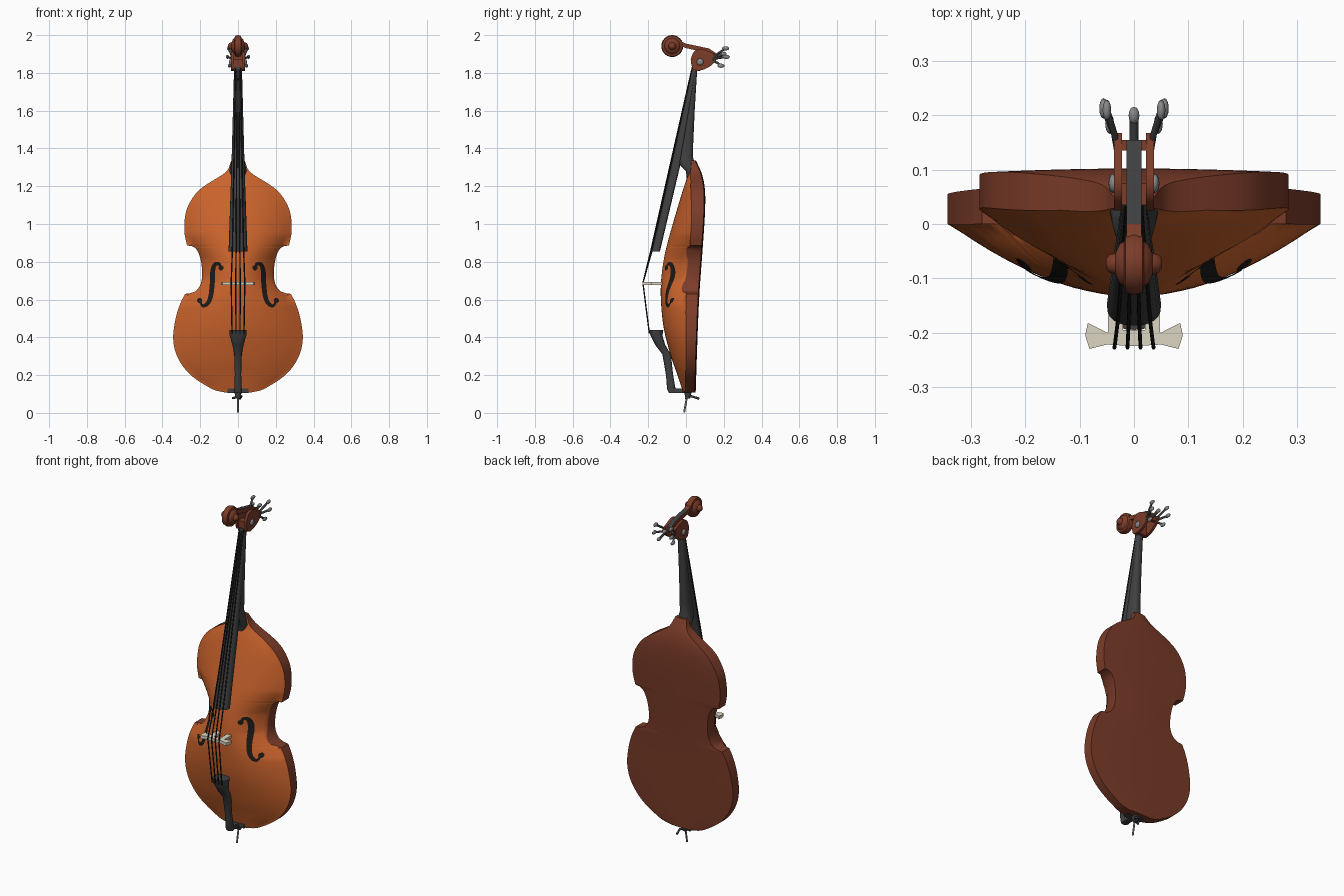
import bpy, bmesh, math
from mathutils import Vector

cube = bpy.data.objects.get("Cube")
if cube:
    bpy.data.objects.remove(cube, do_unlink=True)


def material(name, r, g, b):
    m = bpy.data.materials.new(name)
    m.use_nodes = True
    m.diffuse_color = (r, g, b, 1)
    m.node_tree.nodes["Principled BSDF"].inputs["Base Color"].default_value = (r, g, b, 1)
    return m


ORANGE = material("orange varnish", 0.6, 0.125, 0.025)
BROWN = material("brown wood", 0.2, 0.045, 0.022)
EBONY = material("ebony", 0.05, 0.051, 0.053)
BLACK = material("black", 0.012, 0.011, 0.01)
CREAM = material("cream maple", 0.72, 0.66, 0.54)
STEEL = material("steel", 0.24, 0.25, 0.26)


def smooth(ob, angle=40):
    bpy.ops.object.select_all(action="DESELECT")
    ob.select_set(True)
    bpy.context.view_layer.objects.active = ob
    bpy.ops.object.shade_smooth_by_angle(angle=math.radians(angle))


def finish(name, bm, *mats):
    bmesh.ops.recalc_face_normals(bm, faces=bm.faces)
    me = bpy.data.meshes.new(name)
    bm.to_mesh(me)
    bm.free()
    for m in mats:
        me.materials.append(m)
    ob = bpy.data.objects.new(name, me)
    bpy.context.collection.objects.link(ob)
    smooth(ob)
    return ob


def loft(name, rings, *mats):
    """Skin a list of closed rings and cap both ends."""
    bm = bmesh.new()
    loops = [[bm.verts.new(p) for p in ring] for ring in rings]
    n = len(loops[0])
    for a, b in zip(loops, loops[1:]):
        for i in range(n):
            bm.faces.new((a[i], a[(i + 1) % n], b[(i + 1) % n], b[i]))
    bm.faces.new(loops[0])
    bm.faces.new(loops[-1])
    return finish(name, bm, *mats)


def level(z, y0, y1, hw, flat_back=False, power=0.8, n=24):
    """Rounded horizontal section between y0 and y1."""
    ring = []
    for k in range(n):
        a = 2 * math.pi * k / n
        c, s = math.cos(a), math.sin(a)
        x = hw * math.copysign(abs(c) ** power, c)
        s = math.copysign(abs(s) ** power, s)
        mid = y1 - 0.01 if flat_back else (y0 + y1) / 2
        ring.append((x, mid + s * ((y1 - mid) if s > 0 else (mid - y0)), z))
    return ring


def box(name, x0, x1, y0, y1, z0, z1, mat):
    return loft(name, [[(x0, y0, z), (x1, y0, z), (x1, y1, z), (x0, y1, z)] for z in (z0, z1)], mat)


def tube(name, pts, radius, mat):
    cu = bpy.data.curves.new(name, "CURVE")
    cu.dimensions = "3D"
    cu.bevel_depth, cu.bevel_resolution, cu.use_fill_caps = radius, 2, True
    sp = cu.splines.new("POLY")
    sp.points.add(len(pts) - 1)
    for p, co in zip(sp.points, pts):
        p.co = (*co, 1)
    cu.materials.append(mat)
    ob = bpy.data.objects.new(name, cu)
    bpy.context.collection.objects.link(ob)
    bpy.ops.object.select_all(action="DESELECT")
    ob.select_set(True)
    bpy.context.view_layer.objects.active = ob
    bpy.ops.object.convert(target="MESH")


def ball(name, co, scale, mat):
    bm = bmesh.new()
    bmesh.ops.create_uvsphere(bm, u_segments=12, v_segments=8, radius=1)
    bmesh.ops.scale(bm, vec=scale, verts=bm.verts)
    bmesh.ops.translate(bm, vec=co, verts=bm.verts)
    finish(name, bm, mat)


def spline(pts, n=6):
    """Catmull-Rom samples through 2D points."""
    p = [Vector(q) for q in pts]
    p = [2 * p[0] - p[1]] + p + [2 * p[-1] - p[-2]]
    out = []
    for a, b, c, d in zip(p, p[1:], p[2:], p[3:]):
        for k in range(n):
            t = k / n
            out.append(0.5 * (2 * b + (c - a) * t + (2 * a - 5 * b + 4 * c - d) * t * t
                              + (3 * b - a - 3 * c + d) * t ** 3))
    return out + [p[-2]]


def look(samples, z):
    """Value of a sampled (value, z) curve at height z."""
    for a, b in zip(samples, samples[1:]):
        if z <= b.y:
            f = (z - a.y) / max(b.y - a.y, 1e-6)
            return a.x + (b.x - a.x) * min(max(f, 0), 1)
    return samples[-1].x


# Body outline (half width, z) and depth curves (y, z)
lower = spline([(.07, .108), (.14, .128), (.25, .2), (.318, .29), (.343, .39), (.33, .5), (.305, .58), (.28, .63)])
waist = spline([(.25, .634), (.218, .65), (.195, .69), (.19, .75), (.2, .82), (.22, .866), (.245, .883)])
upper = spline([(.27, .886), (.284, .96), (.28, 1.04), (.262, 1.1), (.22, 1.165), (.165, 1.21), (.065, 1.275),
                (.035, 1.335)])
outline = lower + waist + upper
peak = spline([(-.012, .1), (-.045, .2), (-.08, .3), (-.118, .45), (-.133, .6), (-.13, .72), (-.11, .85),
               (-.07, 1.0), (-.01, 1.2), (.02, 1.28), (.028, 1.34)])
rim = spline([(-.003, .1), (0, .35), (.0, .62), (.02, .88), (.03, 1.05), (.025, 1.2), (.03, 1.34)])
rear = spline([(.045, .1), (.055, .4), (.065, .63), (.083, .88), (.094, 1.05), (.095, 1.17), (.08, 1.26), (.045, 1.34)])


def belly(x, z):
    hw = sum(look(outline, z + d * 0.015) for d in range(-4, 5)) / 9
    t = min(abs(x) / hw, 1)
    edge = look(rim, z)
    return edge + min(look(peak, z) - edge, 0) * (1 - t ** 2.2)


# Body: arched front, ribs and nearly flat back
bm = bmesh.new()
COLS = 28
front, back = [], []
for w, z in outline:
    xs = [w * (2 * k / COLS - 1) for k in range(COLS + 1)]
    front.append([bm.verts.new((x, belly(x, z), z)) for x in xs])
    back.append([bm.verts.new((x, look(rear, z) + .006 * (1 - (x / w) ** 2), z)) for x in xs])
for i in range(len(outline) - 1):
    for k in range(COLS):
        for grid, mat in ((front, 0), (back, 1)):
            f = bm.faces.new((grid[i][k], grid[i][k + 1], grid[i + 1][k + 1], grid[i + 1][k]))
            f.material_index = mat
    for k in (0, COLS):
        bm.faces.new((front[i][k], front[i + 1][k], back[i + 1][k], back[i][k])).material_index = 1
for i in (0, -1):
    for k in range(COLS):
        bm.faces.new((front[i][k], front[i][k + 1], back[i][k + 1], back[i][k])).material_index = 1
finish("body", bm, ORANGE, BROWN)

# Sound holes: thin curved plates following the front
path = spline([(.09, .765), (.1, .788), (.122, .785), (.134, .75), (.136, .69), (.144, .62), (.16, .58), (.185, .567),
               (.203, .59)], 5)
for side, label in ((1, "left"), (-1, "right")):
    bm = bmesh.new()
    strip = []
    for i, p in enumerate(path):
        d = (path[min(i + 1, len(path) - 1)] - path[max(i - 1, 0)]).normalized()
        r = .005 + .008 * math.sin(math.pi * i / (len(path) - 1))
        row = [p + Vector((-d.y, d.x)) * r * s for s in (-1, 0, 1)]
        strip.append([bm.verts.new((side * q.x, belly(q.x, q.y) - .004, q.y)) for q in row])
    for a, b in zip(strip, strip[1:]):
        for k in (0, 1):
            bm.faces.new((a[k], a[k + 1], b[k + 1], b[k]))
    for cx, cz in ((.09, .768), (.203, .595)):
        ring = [(cx + .014 * math.cos(k * math.pi / 6), cz + .014 * math.sin(k * math.pi / 6)) for k in range(12)]
        bm.faces.new([bm.verts.new((side * x, belly(x, z) - .005, z)) for x, z in ring])
    # A flat sheet has no inside, so turn it to the front
    ob = finish(label + "_sound_hole", bm, BLACK)
    for f in ob.data.polygons:
        if f.normal.y > 0:
            f.flip()

# Neck, heel and fingerboard
loft("neck", [level(*s) for s in ((1.83, .03, .06, .02), (1.6, -.01, .046, .024), (1.42, -.045, .038, .028),
                                  (1.36, -.055, .036, .03), (1.32, -.04, .045, .038), (1.28, .0, .05, .045),
                                  (1.23, .005, .04, .03))], EBONY)
loft("fingerboard", [level(*s, True) for s in ((.855, -.187, -.138, .05), (1.3, -.083, -.033, .035),
                                               (1.82, .034, .056, .021))], EBONY)

# Pegbox cheeks with machine plates
cheek = spline([(.035, 1.82), (.025, 1.87), (.045, 1.915), (.08, 1.928), (.13, 1.91), (.168, 1.885),
                (.14, 1.845), (.1, 1.82), (.06, 1.81)], 3)
box("pegbox_floor", -.024, .024, .035, .075, 1.81, 1.87, BROWN)
box("pegbox_back", -.024, .024, .135, .155, 1.865, 1.905, BROWN)
for s, label in ((1, "left"), (-1, "right")):
    loft(label + "_cheek", [[(s * x, p.x, p.y) for p in cheek] for x in (.022, .037)], BROWN)
    ball(label + "_machine_plate", (s * .038, .075, 1.858), (.009, .018, .018), STEEL)
    # Tuning pegs
    for k, (x, y, z) in enumerate(((.05, .21, 1.93), (.056, .213, 1.885), (.045, .185, 1.838))):
        tube(f"{label}_peg_{k}", [(s * .03, .13, 1.87), (s * .036, .165, (z + 1.87) / 2), (s * x, y, z)], .006, EBONY)
        ball(f"{label}_peg_key_{k}", (s * x, y, z), (.008, .019, .011), STEEL)
tube("centre_peg", [(0, .14, 1.88), (0, .2, 1.9)], .008, EBONY)
ball("centre_peg_key", (0, .2, 1.9), (.01, .016, .011), STEEL)

# Scroll on its arm
arm = [[(x, y, z + dz) for x, dz in ((-.014, -.012), (.014, -.012), (.014, .012), (-.014, .012))]
       for y, z in ((-.05, 1.965), (.0, 1.943), (.06, 1.93), (.12, 1.918), (.155, 1.895))]
arm_ob = loft("scroll_arm", arm, BROWN, EBONY)
for f in arm_ob.data.polygons:
    f.material_index = int(f.normal.z > 0.7 and f.center.y > -.02)
turns = ((-.052, .008), (-.046, .016), (-.034, .02), (-.027, .036), (-.018, .042), (-.016, .054), (0, .058))
turns += tuple((-x, r) for x, r in reversed(turns[:-1]))
loft("scroll", [[(x, -.073 + r * math.cos(k * math.pi / 12), 1.942 + r * math.sin(k * math.pi / 12))
                 for k in range(24)] for x, r in turns], BROWN)

# Bridge: flared plate on two feet
half = [(0, -.225), (.05, -.222), (.082, -.23), (.09, -.205), (.085, -.182), (.05, -.2), (.02, -.195)]
shape = half + [(-x, y) for x, y in reversed(half[1:])]
loft("bridge", [[(x, y, z) for x, y in shape] for z in (.676, .694)], CREAM)
for s, label in ((1, "left"), (-1, "right")):
    box(label + "_bridge_foot", s * .02, s * .048, -.205, -.115, .678, .692, CREAM)

# Strings from nut over the bridge to the tailpiece
for k in range(4):
    u = k - 1.5
    tube(f"string_{k}", [(u * .009, .055, 1.86), (u * .009, .03, 1.815), (u * .02, -.19 + abs(u) * .006, .855),
                         (u * .024, -.228, .688), (u * .021, -.194, .42)], .0035, BLACK)

# Tailpiece, saddle and end pin
loft("tailpiece", [level(*s) for s in ((.44, -.195, -.12, .045), (.41, -.188, -.125, .044), (.36, -.163, -.11, .03),
                                       (.31, -.125, -.08, .02), (.2, -.106, -.068, .017), (.125, -.1, -.055, .02),
                                       (.104, -.09, -.055, .02))], EBONY)
box("tail_loop", -.018, .018, -.08, .02, .106, .128, EBONY)
box("saddle", -.055, .055, -.022, .015, .106, .13, EBONY)
loft("pin_collar", [level(z, .01 - r, .01 + r, r) for z, r in ((.12, .02), (.09, .016), (.075, .01))], EBONY)
tube("end_pin", [(0, .008, .1), (0, -.01, .003)], .005, STEEL)
tube("pin_screw", [(-.03, .0, .078), (0, .01, .085), (.018, .03, .088), (.01, .07, .075)], .006, EBONY)
